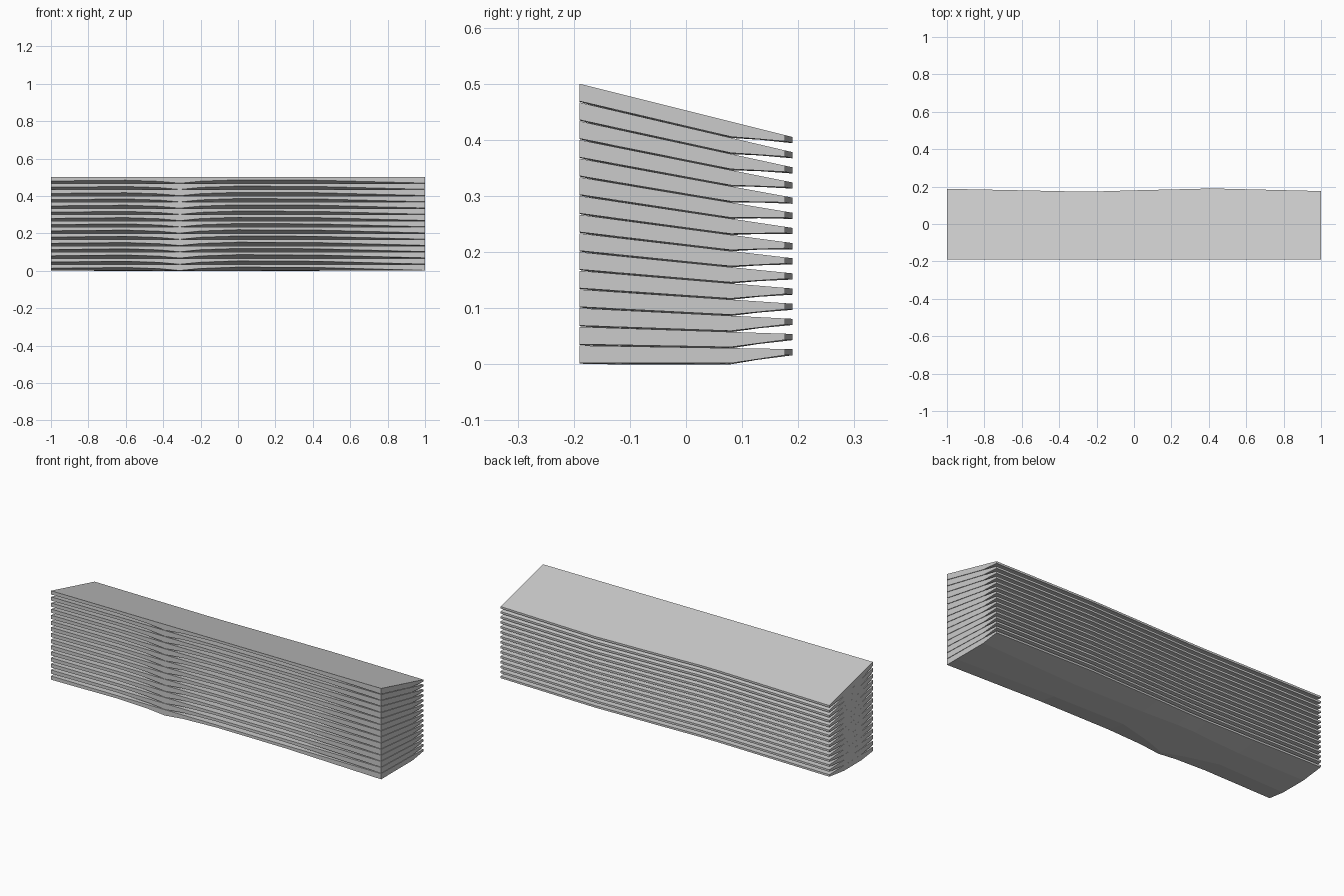
import bpy

if "Cube" in bpy.data.objects:
    bpy.data.objects.remove(bpy.data.objects["Cube"])

# Irregular underside of a plank, sampled along its length:
# (x, front edge thickness, front ridge y, rear ridge y, back edge y, body sag)
STATIONS = [
    (-1.00, 0.020, -0.09, 0.06, 0.188, 0.0018),
    (-0.60, 0.016, -0.08, 0.06, 0.180, 0.0020),
    (-0.42, 0.022, -0.13, 0.07, 0.176, 0.0022),
    (-0.31, 0.032, -0.17, 0.08, 0.174, 0.0022),
    (-0.20, 0.021, -0.13, 0.08, 0.174, 0.0022),
    (0.00, 0.014, -0.08, 0.07, 0.180, 0.0022),
    (0.42, 0.016, -0.09, 0.06, 0.190, 0.0020),
    (1.00, 0.031, -0.12, 0.08, 0.176, 0.0000),
]
FRONT, COUNT = -0.19, 15
BACK_THICKNESS = 0.011


def make_plank(i):
    # upper surface leans further with every plank in the stack
    front_z = 0.5 * (i + 1) / COUNT
    back_z = 0.405 * (i + 1) / COUNT

    def top(y):
        return front_z + (back_z - front_z) * (y - FRONT) / 0.38

    def body(y, sag):
        return 0.031 - 0.0150 * (y - FRONT) + sag

    verts, faces = [], []
    for x, tf, yf, yr, yb, sag in STATIONS:
        profile = [(FRONT, 0), (yb, 0), (yb, BACK_THICKNESS),
                   (yr, body(yr, sag)), (yf, body(yf, sag)), (FRONT, tf)]
        verts += [(x, y, max(0, top(y) - t)) for y, t in profile]
    n = 6
    for s in range(len(STATIONS) - 1):
        for k in range(n):
            a, b = s * n + k, s * n + (k + 1) % n
            faces.append((a, b, b + n, a + n))
    last = (len(STATIONS) - 1) * n
    faces.append(tuple(reversed(range(n))))
    faces.append(tuple(range(last, last + n)))

    mesh = bpy.data.meshes.new("plank")
    mesh.from_pydata(verts, [], faces)
    # outward normals
    import bmesh
    bm = bmesh.new()
    bm.from_mesh(mesh)
    bmesh.ops.recalc_face_normals(bm, faces=bm.faces)
    bm.to_mesh(mesh)
    bm.free()
    obj = bpy.data.objects.new(f"plank_{i + 1:02d}", mesh)
    bpy.context.collection.objects.link(obj)


# Stack of planks
for i in range(COUNT):
    make_plank(i)
